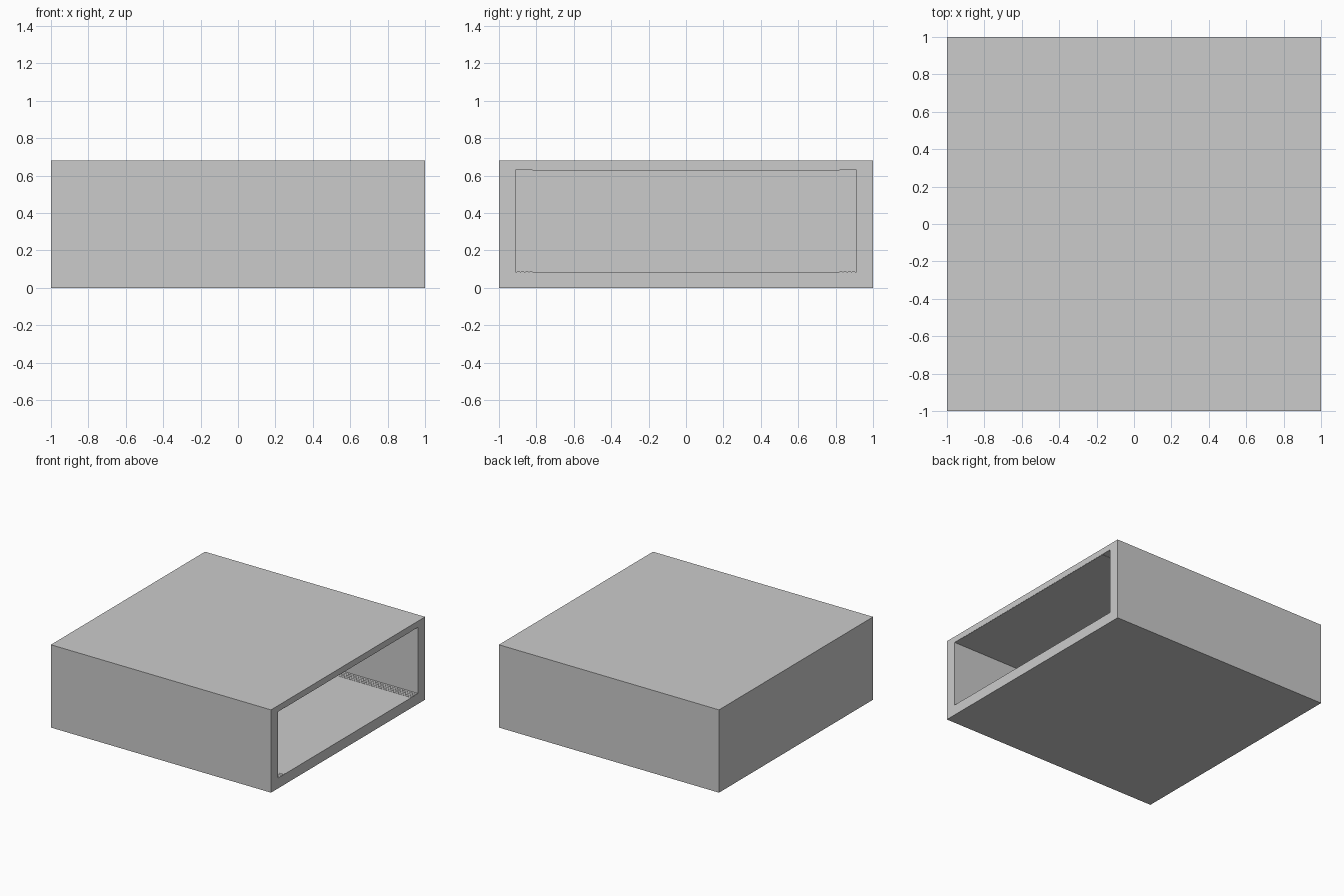
import bpy, bmesh

if "Cube" in bpy.data.objects:
    bpy.data.objects.remove(bpy.data.objects["Cube"])

H = 0.68                    # overall height
Y_IN = 0.91                 # half width of the opening
Z0, Z1 = 0.085, 0.63        # floor and ceiling of the cavity
X_BACK = -0.91              # inner face of the back wall


def box(name, x, y, z):
    """Axis-aligned box from (min, max) ranges."""
    bm = bmesh.new()
    bmesh.ops.create_cube(bm, size=1)
    for v in bm.verts:
        v.co = [r[0] if c < 0 else r[1] for c, r in zip(v.co, (x, y, z))]
    me = bpy.data.meshes.new(name)
    bm.to_mesh(me)
    bm.free()
    ob = bpy.data.objects.new(name, me)
    bpy.context.collection.objects.link(ob)
    return ob


# Outer housing, hollowed from the right side
housing = box("housing", (-1, 1), (-1, 1), (0, H))
cutter = box("cavity_cutter", (X_BACK, 1.2), (-Y_IN, Y_IN), (Z0, Z1))
cutter.hide_render = True
cutter.hide_set(True)
cut = housing.modifiers.new("cavity", 'BOOLEAN')
cut.operation = 'DIFFERENCE'
cut.object = cutter
cut.solver = 'EXACT'

# Thin slats running over the floor and up the back wall, beside each side wall
T = 0.002
PITCH, WIDTH = 0.0225, 0.016
for side, label in ((-1, "front"), (1, "rear")):
    for i in range(4):
        a = side * (0.82 + i * PITCH)
        b = side * (0.82 + i * PITCH + WIDTH)
        y = (min(a, b), max(a, b))
        box(f"{label}_floor_slat_{i + 1}", (X_BACK, 0.999), y, (Z0 - 0.01, Z0 + T))
        box(f"{label}_back_slat_{i + 1}", (X_BACK - 0.01, X_BACK + T), y, (Z0, Z1))

# Thin ceiling liner between the slat bands
box("ceiling_liner", (X_BACK, 0.999), (-0.82, 0.82), (Z1 - T, Z1 + 0.01))
